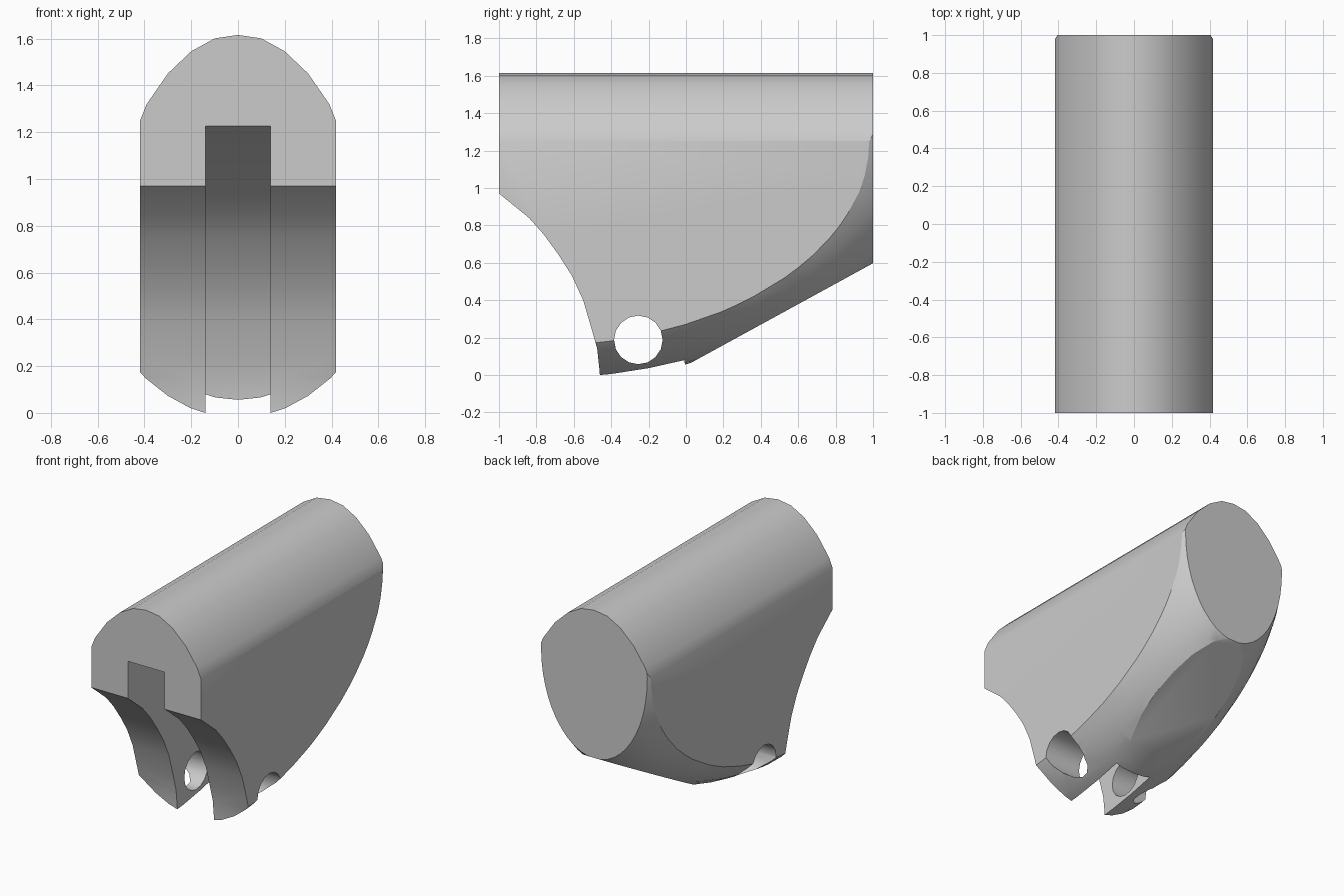
import bpy, bmesh, math
from mathutils import Matrix

if "Cube" in bpy.data.objects:
    bpy.data.objects.remove(bpy.data.objects["Cube"])


def prism(name, pts, axis, lo, hi):
    """Extrude a 2D profile: axis 'x' takes (y, z) points, axis 'y' takes (x, z)."""
    bm = bmesh.new()
    put = (lambda p, t: (t, p[0], p[1])) if axis == 'x' else (lambda p, t: (p[0], t, p[1]))
    a = [bm.verts.new(put(p, lo)) for p in pts]
    b = [bm.verts.new(put(p, hi)) for p in pts]
    bm.faces.new(a)
    bm.faces.new(b[::-1])
    for i in range(len(pts)):
        j = (i + 1) % len(pts)
        bm.faces.new((a[i], b[i], b[j], a[j]))
    bmesh.ops.recalc_face_normals(bm, faces=bm.faces)
    return to_object(name, bm)


def to_object(name, bm):
    mesh = bpy.data.meshes.new(name)
    bm.to_mesh(mesh)
    bm.free()
    ob = bpy.data.objects.new(name, mesh)
    bpy.context.collection.objects.link(ob)
    return ob


def boolean(target, tool, operation):
    mod = target.modifiers.new(tool.name, 'BOOLEAN')
    mod.object, mod.operation, mod.solver = tool, operation, 'EXACT'
    bpy.context.view_layer.objects.active = target
    bpy.ops.object.modifier_apply(modifier=mod.name)
    bpy.data.objects.remove(tool)


# Main body: arched outline with flat sides
half = [(0.1, 1.6), (0.2, 1.545), (0.3, 1.45), (0.39, 1.32), (0.418, 1.25), (0.418, -0.2)]
outline = [(0, 1.615)] + half + [(-x, z) for x, z in reversed(half)]
body = prism("block_body", outline, 'y', -1, 1)

# Rounded underside: intersect with a long ellipsoid
bm = bmesh.new()
bmesh.ops.create_uvsphere(bm, u_segments=48, v_segments=32, radius=1,
                          matrix=Matrix.Translation((0, -0.81, 1.25))
                          @ Matrix.Diagonal((0.797, 2.105, 1.293, 1))
                          @ Matrix.Rotation(math.pi / 2, 4, 'X'))
boolean(body, to_object("round_cutter", bm), 'INTERSECT')

# Flat sloping facet under the rear
slope = 0.547
facet = [(-0.9, 0.05 - 0.9 * slope), (1.3, 0.05 + 1.3 * slope), (1.3, -1.5), (-0.9, -1.5)]
boolean(body, prism("facet_cutter", facet, 'x', -1, 1), 'DIFFERENCE')

# Concave front scoop, and the same scoop pushed back as a central slot
scoop = [(-0.455, -0.1), (-0.462, 0.02), (-0.475, 0.14), (-0.5, 0.23), (-0.55, 0.4),
         (-0.61, 0.53), (-0.68, 0.64), (-0.76, 0.75), (-0.84, 0.84), (-1, 0.97), (-1.2, 1.1)]
corner = [(-2.2, -0.3), (-0.455, -0.3)]
boolean(body, prism("scoop_cutter", scoop + [(-2.2, 1.1)] + corner, 'x', -1, 1), 'DIFFERENCE')
slot = [(y + 0.46, z) for y, z in scoop] + [(-1.0, 1.225), (-1.3, 1.25)]
slot += [(-2.2, 1.25), (-2.2, -0.3), (0.005, -0.3)]
boolean(body, prism("slot_cutter", slot, 'x', -0.14, 0.14), 'DIFFERENCE')

# Pin hole through both prongs
ring = [(-0.255 + 0.13 * math.cos(i * math.pi / 8), 0.187 + 0.13 * math.sin(i * math.pi / 8))
        for i in range(16)]
boolean(body, prism("pin_hole_cutter", ring, 'x', -1, 1), 'DIFFERENCE')

# Rest on the ground and smooth the curved faces
low = min(v.co.z for v in body.data.vertices)
body.data.transform(Matrix.Translation((0, 0, -low)))
body.select_set(True)
bpy.context.view_layer.objects.active = body
bpy.ops.object.shade_smooth_by_angle(angle=math.radians(25))
